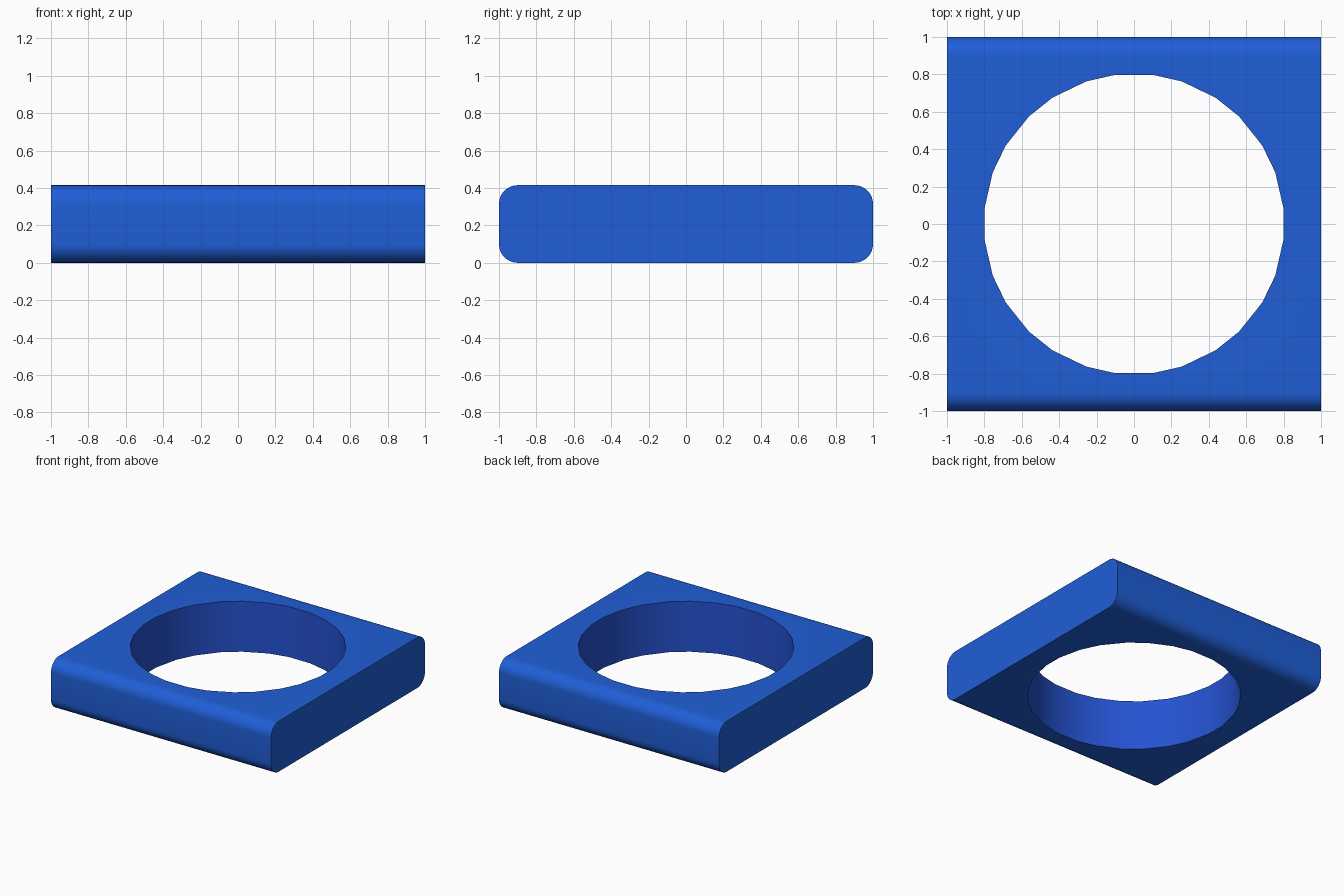
import bpy, bmesh
from math import cos, sin, pi, radians

if "Cube" in bpy.data.objects:
    bpy.data.objects.remove(bpy.data.objects["Cube"])

H, R = 0.415, 0.1


def material(name, colour):
    m = bpy.data.materials.new(name)
    m.diffuse_color = colour
    m.use_nodes = True
    m.node_tree.nodes["Principled BSDF"].inputs["Base Color"].default_value = m.diffuse_color
    return m


def prism(name, points, direction, mat):
    """Extrude a closed outline into a solid object."""
    bm = bmesh.new()
    face = bm.faces.new([bm.verts.new(p) for p in points])
    ext = bmesh.ops.extrude_face_region(bm, geom=[face])
    moved = [v for v in ext["geom"] if isinstance(v, bmesh.types.BMVert)]
    bmesh.ops.translate(bm, verts=moved, vec=direction)
    bmesh.ops.recalc_face_normals(bm, faces=bm.faces[:])
    mesh = bpy.data.meshes.new(name)
    bm.to_mesh(mesh)
    bm.free()
    mesh.materials.append(mat)
    ob = bpy.data.objects.new(name, mesh)
    bpy.context.collection.objects.link(ob)
    return ob


blue = material("blue", (0.014, 0.114, 0.68, 1))
bore_blue = material("bore_blue", (0.018, 0.085, 0.64, 1))

# Plate: rounded-end profile in the YZ plane, run along x
corners = [(1 - R, H - R), (R - 1, H - R), (R - 1, R), (1 - R, R)]
outline = []
for q, (y, z) in enumerate(corners):
    for i in range(9):
        a = (q + i / 8) * pi / 2
        outline.append((-1, y + R * cos(a), z + R * sin(a)))
plate = prism("plate", outline, (2, 0, 0), blue)

# Round hole: 14 pairs of points with alternating spacing
ring = []
for k in range(14):
    for offset in (-5.7, 5.7):
        a = 2 * pi * k / 14 + radians(offset)
        ring.append((0.804 * cos(a), 0.804 * sin(a), -0.2))
cutter = prism("hole_cutter", ring, (0, 0, H + 0.4), bore_blue)
cutter.hide_render = True

mod = plate.modifiers.new("hole", "BOOLEAN")
mod.operation = "DIFFERENCE"
mod.solver = "EXACT"
mod.material_mode = "TRANSFER"
mod.object = cutter
bpy.ops.object.select_all(action="DESELECT")
bpy.context.view_layer.objects.active = plate
plate.select_set(True)
bpy.ops.object.modifier_apply(modifier=mod.name)
bpy.data.objects.remove(cutter)
bpy.ops.object.shade_smooth_by_angle(angle=radians(30))
